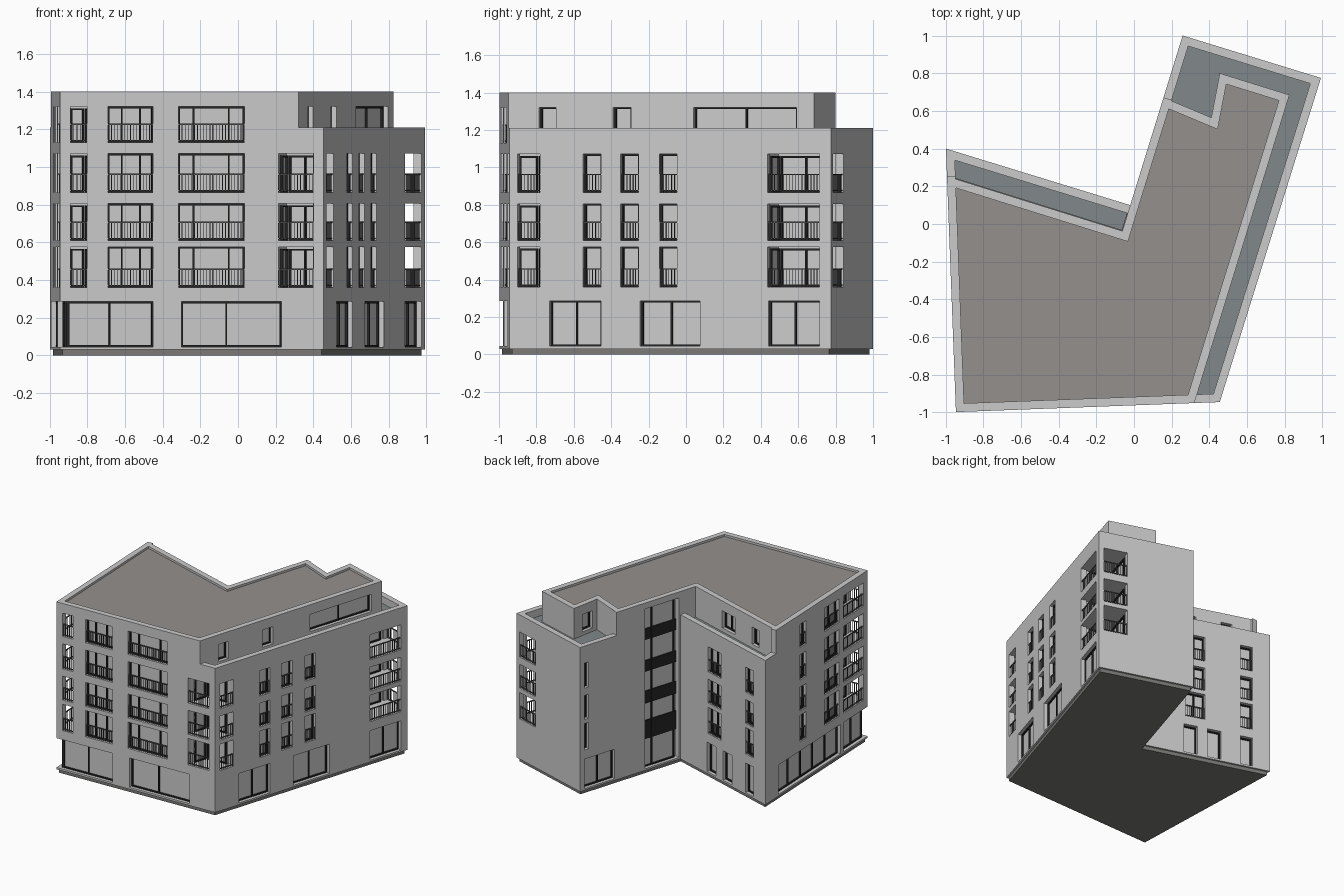
import bpy, bmesh, math
from mathutils import Vector

if "Cube" in bpy.data.objects:
    bpy.data.objects.remove(bpy.data.objects["Cube"])

V = lambda x, y: Vector((x, y, 0))
T = 0.045                                   # wall thickness
# Footprint corners (counter-clockwise) and set-back top storey corners
A, B, C, D, E, F = V(-.945, -.998), V(.455, -.945), V(.992, .775), V(.258, 1), V(-.02, .1), V(-.998, .4)
B2, K, H, I = V(.32, -.95), V(.825, .685), V(.455, .8), V(.41, .565)
G = D.lerp(E, .365)
E2, F2 = V(-.062, -.037), F.lerp(A, .105)
ROWS = [(.36, .575), (.61, .805), (.865, 1.07), (1.13, 1.32)]
SHOP = [(.045, .285)]
TOP, LOW = 1.4, 1.21


def mat(name, c):
    m = bpy.data.materials.new(name)
    m.diffuse_color = (*c, 1)
    m.use_nodes = True
    m.node_tree.nodes["Principled BSDF"].inputs["Base Color"].default_value = m.diffuse_color
    return m


def finish(name, bm, material=None):
    bmesh.ops.recalc_face_normals(bm, faces=bm.faces[:])
    me = bpy.data.meshes.new(name)
    bm.to_mesh(me)
    bm.free()
    if material:
        me.materials.append(material)
    bpy.context.collection.objects.link(bpy.data.objects.new(name, me))


def box(bm, P, d, n, s0, s1, z0, z1, e0, e1):
    v = [bm.verts.new(P + d * s + n * e + Vector((0, 0, z)))
         for z in (z0, z1) for s, e in ((s0, e0), (s1, e0), (s1, e1), (s0, e1))]
    for f in ((0, 1, 2, 3), (4, 5, 6, 7), (0, 1, 5, 4), (1, 2, 6, 5), (2, 3, 7, 6), (3, 0, 4, 7)):
        bm.faces.new([v[i] for i in f])


def prism(bm, pts, z0, z1):
    lo, hi = ([bm.verts.new(p + Vector((0, 0, z))) for p in pts] for z in (z0, z1))
    bm.faces.new(lo)
    bm.faces.new(hi)
    for i in range(len(pts)):
        j = i - 1
        bm.faces.new((lo[j], lo[i], hi[i], hi[j]))


def miter(a, p, b, t):
    u, w = b - p, a - p
    th = (math.atan2(w.y, w.x) - math.atan2(u.y, u.x)) % (2 * math.pi)
    return t / math.tan(th / 2)


def inset(pts, t):
    out = []
    for i, p in enumerate(pts):
        a, b = pts[i - 1], pts[(i + 1) % len(pts)]
        d = (b - p).normalized()
        out.append(p + d * miter(a, p, b, t) + V(-d.y, d.x) * t)
    return out


frames, glass, rails, rooms = (bmesh.new() for _ in range(4))


def window(P, d, n, s0, s1, z0, z1, mull, e):
    # pane with dark border and vertical mullions
    w = .009
    box(glass, P, d, n, s0, s1, z0, z1, e, e + .004)
    box(frames, P, d, n, s0, s1, z0, z0 + w, e - .012, e + .002)
    box(frames, P, d, n, s0, s1, z1 - w, z1, e - .012, e + .002)
    for f in [0] + list(mull) + [1]:
        c = s0 + w / 2 + f * (s1 - s0 - w)
        box(frames, P, d, n, c - w / 2, c + w / 2, z0 + w, z1 - w, e - .012, e + .002)


def railing(P, d, n, s0, s1, z):
    box(rails, P, d, n, s0, s1, z + .093, z + .1, .006, .014)
    box(rails, P, d, n, s0, s1, z + .008, z + .013, .007, .013)
    k = max(3, round((s1 - s0) / .017))
    for i in range(k + 1):
        s = s0 + .002 + (s1 - s0 - .004) * i / k
        box(rails, P, d, n, s - .0018, s + .0018, z, z + .094, .008, .012)


def wall(name, prev, P, Q, nxt, z0, z1, openings):
    # openings: (start fraction, end fraction, kind, rows, mullions)
    L = (Q - P).length
    d = (Q - P) / L
    n = V(-d.y, d.x)
    holes = []
    for f0, f1, kind, rows, mull in openings:
        s0, s1 = f0 * L, f1 * L
        for a, b in rows:
            holes.append((s0, s1, a, b))
            if kind in ('win', 'shop'):
                window(P, d, n, max(s0, .035), min(s1, L - .035), a, b, mull, .038)
            if kind in ('win', 'open'):
                railing(P, d, n, s0, s1, a)
    S = sorted({0, L} | {round(s, 5) for h in holes for s in h[:2] if .001 < s < L - .001})
    Z = sorted({z0, z1} | {z for h in holes for z in h[2:] if z0 < z < z1})
    m0, m1 = miter(prev, P, Q, T), miter(P, Q, nxt, T)
    bm, cache = bmesh.new(), {}

    def vert(i, j, k):
        if (i, j, k) not in cache:
            s = S[i]
            if k:
                s += m0 if i == 0 else -m1 if i == len(S) - 1 else 0
            cache[i, j, k] = bm.verts.new(P + d * s + n * (T * k) + Vector((0, 0, Z[j])))
        return cache[i, j, k]

    def solid(i, j):
        if not (0 <= i < len(S) - 1 and 0 <= j < len(Z) - 1):
            return False
        s, z = (S[i] + S[i + 1]) / 2, (Z[j] + Z[j + 1]) / 2
        return not any(h[0] < s < h[1] and h[2] < z < h[3] for h in holes)

    for i in range(len(S) - 1):
        for j in range(len(Z) - 1):
            if not solid(i, j):
                continue
            q = [(i, j), (i + 1, j), (i + 1, j + 1), (i, j + 1)]
            for k in (0, 1):
                bm.faces.new([vert(*c, k) for c in q])
            for e, (di, dj) in enumerate(((0, -1), (1, 0), (0, 1), (-1, 0))):
                if not solid(i + di, j + dj):
                    a, b = q[e], q[(e + 1) % 4]
                    bm.faces.new((vert(*a, 0), vert(*b, 0), vert(*b, 1), vert(*a, 1)))
    finish(name, bm)


def loggia(prev, c, nxt, a, b, rows):
    # corner balcony room: floors, ceilings, two back walls with glazed doors
    u, v = (nxt - c).normalized(), (prev - c).normalized()
    o = c + (u + v) * .012
    p1, p2, p3 = c + u * a, c + v * b, c + u * a + v * b
    q1, q2 = p1 + v * .012, p2 + u * .012
    for z0, z1 in rows:
        prism(rooms, [o, q1, p3, q2], z0 - .02, z0)
        prism(rooms, [o, q1, p3, q2], z1, z1 + .02)
        window(p1, v, u, .07, b - .02, z0, z1 - .01, [.5], -.005)
        window(p2, u, v, .07, a - .02, z0, z1 - .01, [], -.005)
    for q, p, out in ((q1, p3, u), (q2, p3, v)):
        prism(rooms, [q, p, p + out * .015, q + out * .015], rows[0][0] - .02, rows[-1][1] + .02)


fx = lambda x: (x + .945) / 1.4
fy = lambda y: (y + .945) / 1.72
fp = lambda y: (y + .95) / 1.635
R3, CUT = ROWS[:3], [(LOW, TOP)]
PENT = [(1.18, 1.32)]

# Main facades
wall('front_wall', F, A, B, C, .03, TOP, [
    (fx(-.89), fx(-.8), 'open', ROWS, []),
    (fx(-.69), fx(-.45), 'win', ROWS, [.3, .72]),
    (fx(-.315), fx(.035), 'win', ROWS, [.22, .77]),
    (fx(.215), fx(.4), 'open', R3, []),
    (0, fx(-.45), 'shop', SHOP, [.02, .5]), (fx(-.3), fx(.23), 'shop', SHOP, [.45]),
    (fx(.32), 1, 'cut', CUT, [])])
wall('right_wall', A, B, C, D, .03, LOW,
     [(fy(y), fy(y + .095), 'win', R3, []) for y in (-.55, -.35, -.143)] +
     [(fy(-.9), fy(-.78), 'open', R3, []), (fy(.437), fy(.715), 'open', R3, [])] +
     [(fy(a), fy(b), 'shop', SHOP, [.5]) for a, b in ((-.73, -.455), (-.245, .075), (.44, .715))])
wall('back_end_wall', B, C, D, E, .03, LOW, [(.05, .3, 'open', R3, [])])
wall('courtyard_stair_wall', C, D, E, F, .03, TOP, [
    (.045, .085, 'shop', R3, []), (.045, .345, 'shop', SHOP, [.5]),
    (.645, .985, 'shop', [(.045, 1.35)], [.28]), (0, .365, 'cut', CUT, [])])
wall('courtyard_back_wall', D, E, F, A, .03, LOW, [
    (.325, .48, 'win', R3, [.5]), (.765, .86, 'win', R3, []),
    (.315, .42, 'shop', SHOP, []), (.5, .61, 'shop', SHOP, []), (.765, .86, 'shop', SHOP, [])])
wall('left_wall', E, F, A, B, .03, TOP, [
    (.34, .4, 'win', ROWS, []), (.58, .72, 'win', ROWS, [.5]), (.765, .96, 'open', ROWS, []),
    (.13, .735, 'shop', SHOP, [.2, .4, .6, .8]), (.765, 1, 'shop', SHOP, [.5]),
    (0, .105, 'cut', CUT, [])])

# Set-back top storey
wall('penthouse_right_wall', A, B2, K, H, 1.14, TOP, [
    (fp(-.785), fp(-.695), 'shop', PENT, []), (fp(-.39), fp(-.295), 'shop', PENT, []),
    (fp(.04), fp(.59), 'shop', PENT, [.5])])
wall('penthouse_end_wall', B2, K, H, I, 1.14, TOP, [])
wall('penthouse_step_wall', K, H, I, G, 1.14, TOP, [(.38, .8, 'shop', PENT, [])])
wall('penthouse_return_wall', H, I, G, E, 1.14, TOP, [])
wall('penthouse_corner_wall', G, E, E2, F2, 1.14, TOP, [])
wall('penthouse_back_wall', E, E2, F2, A, 1.14, TOP, [
    (.33, .49, 'shop', PENT, [.5]), (.7, .79, 'shop', PENT, [])])

# Corner balconies
loggia(F, A, B, .16, .34, ROWS)
loggia(A, B, C, .19, .255, R3)
loggia(B, C, D, .245, .37, R3)

# Dark spandrel bands in the stair glazing
dd = (E - D).normalized()
nn, LL = V(-dd.y, dd.x), (E - D).length
for z0, z1 in ((.27, .42), (.56, .66), (.82, .91), (1.08, 1.17)):
    box(frames, D, dd, nn, .65 * LL, .98 * LL, z0, z1, .028, .04)

black = mat('dark_metal', (.02, .02, .02))
finish('window_frames', frames, black)
finish('window_glass', glass, mat('pane', (.62, .63, .63)))
finish('railings', rails, mat('rail_metal', (.1, .1, .1)))
finish('balcony_rooms', rooms)

# Plinth, roof and terraces
bm = bmesh.new()
prism(bm, inset([A, B, C, D, E, F], .015), 0, .032)
finish('plinth', bm, mat('base', (.2, .195, .19)))
slate = mat('terrace_slate', (.22, .25, .26))
for name, pts, z, m in (
        ('main_roof', [A, B2, K, H, I, G, E2, F2], 1.383, mat('roof_gravel', (.3, .28, .27))),
        ('side_terrace', [B2, B, C, D, G, I, H, K], 1.15, slate),
        ('courtyard_terrace', [E, F, F2, E2], 1.15, slate)):
    bm = bmesh.new()
    bm.faces.new([bm.verts.new(p + Vector((0, 0, z))) for p in inset(pts, .002)])
    bmesh.ops.triangulate(bm, faces=bm.faces[:])
    finish(name, bm, m)
